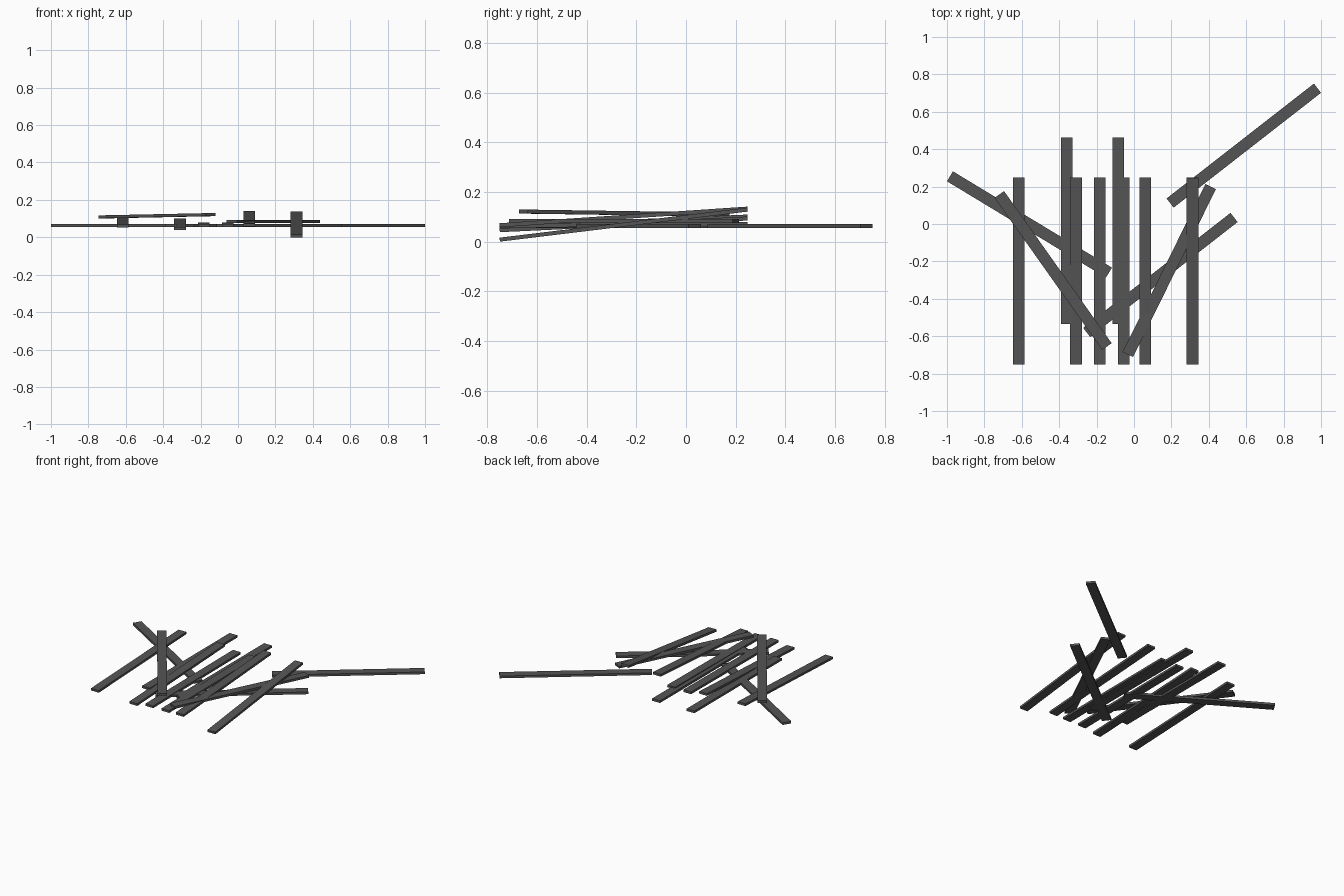
import bpy
from mathutils import Vector, Matrix

if "Cube" in bpy.data.objects:
    bpy.data.objects.remove(bpy.data.objects["Cube"])

WIDTH, THICK = 0.062, 0.016

dark = bpy.data.materials.new("dark_wood")
dark.diffuse_color = (0.09, 0.09, 0.09, 1)
dark.use_nodes = True
dark.node_tree.nodes["Principled BSDF"].inputs["Base Color"].default_value = dark.diffuse_color


def plank(name, a, b):
    """Flat board running from end centre a to end centre b."""
    a, b = Vector(a), Vector(b)
    along = (b - a).normalized()
    side = Vector((0, 0, 1)).cross(along).normalized()
    up = along.cross(side)
    bpy.ops.mesh.primitive_cube_add(size=1)
    ob = bpy.context.object
    ob.name = ob.data.name = name
    rot = Matrix((along, side, up)).transposed().to_4x4()
    size = Matrix.Diagonal(((b - a).length, WIDTH, THICK, 1))
    ob.data.transform(rot @ size)
    ob.location = (a + b) / 2
    ob.data.materials.append(dark)
    return ob


# Parallel boards: x, front y, front z, back z (each one unit long)
straight = [
    (-0.617, -0.75, 0.059, 0.101),
    (-0.36, -0.535, 0.063, 0.063),
    (-0.31, -0.75, 0.046, 0.093),
    (-0.183, -0.75, 0.064, 0.071),
    (-0.085, -0.535, 0.063, 0.063),
    (-0.055, -0.75, 0.064, 0.071),
    (0.06, -0.75, 0.066, 0.133),
    (0.313, -0.75, 0.008, 0.129),
]
for i, (x, y, z0, z1) in enumerate(straight):
    plank(f"straight_plank_{i + 1}", (x, y, z0), (x, y + 0.998, z1))

# Boards scattered at an angle
scattered = [
    ((-0.984, 0.255, 0.063), (-0.134, -0.26, 0.063)),
    ((-0.72, 0.158, 0.109), (-0.145, -0.655, 0.121)),
    ((0.535, 0.035, 0.063), (-0.253, -0.58, 0.063)),
    ((0.41, 0.20, 0.084), (-0.033, -0.698, 0.084)),
    ((0.981, 0.726, 0.063), (0.193, 0.112, 0.063)),
]
for i, (a, b) in enumerate(scattered):
    plank(f"scattered_plank_{i + 1}", a, b)
